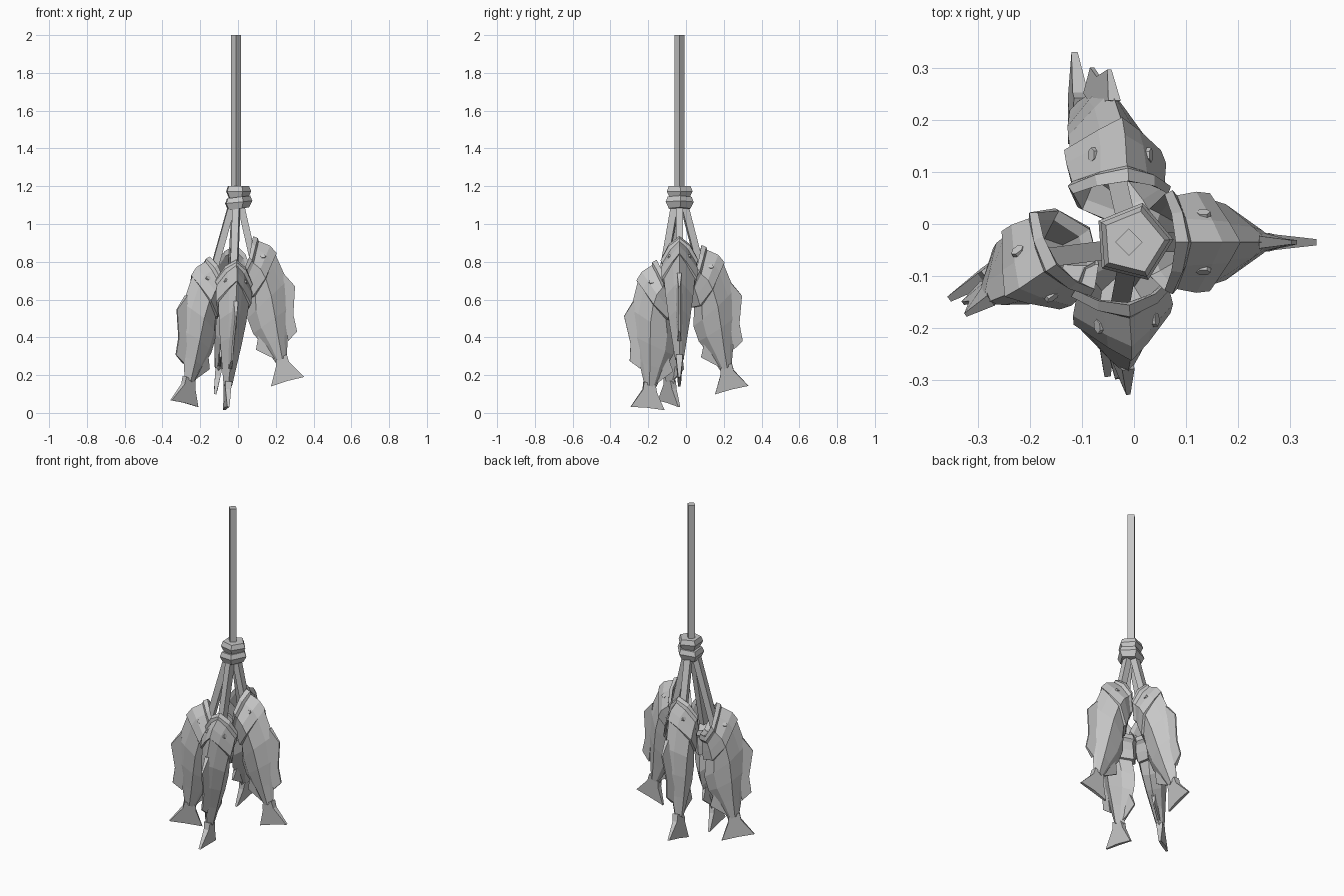
import bpy, bmesh
from math import radians, sin, cos, tau
from mathutils import Vector, Matrix

if "Cube" in bpy.data.objects:
    bpy.data.objects.remove(bpy.data.objects["Cube"], do_unlink=True)

grey = bpy.data.materials.new("plain grey")
grey.use_nodes = True
grey.diffuse_color = (0.57, 0.57, 0.57, 1)
grey.node_tree.nodes["Principled BSDF"].inputs["Base Color"].default_value = grey.diffuse_color

AXIS = Vector((-0.01, -0.035, 0))


def finish(name, bm, matrix):
    bm.transform(matrix)
    bmesh.ops.recalc_face_normals(bm, faces=bm.faces)
    mesh = bpy.data.meshes.new(name)
    bm.to_mesh(mesh)
    bm.free()
    mesh.materials.append(grey)
    bpy.context.collection.objects.link(bpy.data.objects.new(name, mesh))


def loft(bm, rings):
    """Skin closed rings of equal length and cap both ends."""
    loops = [[bm.verts.new(p) for p in ring] for ring in rings]
    for a, b in zip(loops, loops[1:]):
        for i in range(len(a)):
            j = (i + 1) % len(a)
            bm.faces.new((a[i], a[j], b[j], b[i]))
    bm.faces.new(loops[0])
    bm.faces.new(loops[-1])


def circle(r, z, sides, turn=0.0, tilt=0.0):
    angles = [turn + tau * i / sides for i in range(sides)]
    return [Vector((r * cos(a), r * sin(a), z + tilt * cos(a))) for a in angles]


def section(du, dz, bu, bz, half, sag, shoulder):
    """Eight-sided fish section from back ridge to belly, with swept sides."""
    top, low = Vector((du, 0, dz)), Vector((bu, 0, bz))
    sweep = Vector((0.25, 0, -0.97)) * sag

    def side(t, w, s):
        return top.lerp(low, t) + sweep * s + Vector((0, w * half, 0))
    spec = [(0.15, shoulder, 0.35), (0.4, 1, 1), (0.78, 0.7, 1)]
    left = [side(*p) for p in spec]
    right = [side(t, -w, s) for t, w, s in reversed(spec)]
    return [top] + left + [low] + right


# Sections: back u, z, belly u, z, half width, side sweep, shoulder width
BODY = [
    (0.15, 0.82, 0.08, 0.68, 0.045, 0.02, 0.5),      # throat
    (0.09, 0.905, 0.04, 0.74, 0.078, 0.035, 0.62),   # inner lip
    (0.09, 0.935, 0.015, 0.745, 0.092, 0.035, 0.6),  # lip edge
    (0.115, 0.925, 0.015, 0.715, 0.10, 0.035, 0.58), # outer lip
    (0.12, 0.91, 0.03, 0.70, 0.09, 0.035, 0.5),      # head
    (0.18, 0.885, 0.035, 0.65, 0.097, 0.03, 0.43),
    (0.215, 0.845, 0.045, 0.60, 0.094, 0.035, 0.42), # gill edge
    (0.208, 0.84, 0.06, 0.60, 0.082, 0.035, 0.42),   # body
    (0.27, 0.70, 0.06, 0.50, 0.073, 0.0, 0.4),
    (0.285, 0.56, 0.09, 0.42, 0.058, 0.0, 0.4),
    (0.275, 0.42, 0.15, 0.35, 0.04, 0.0, 0.4),
    (0.268, 0.30, 0.21, 0.265, 0.023, 0.0, 0.5),     # tail root
]

# Fin outlines: u, z, half thickness
FINS = {
    "back_fin": [(0.25, 0.74, 0.012), (0.312, 0.67, 0.004), (0.303, 0.52, 0.004),
                 (0.323, 0.43, 0.004), (0.275, 0.38, 0.01), (0.25, 0.55, 0.02)],
    "belly_fin": [(0.12, 0.42, 0.012), (0.105, 0.335, 0.004), (0.175, 0.30, 0.004),
                  (0.22, 0.28, 0.01), (0.22, 0.34, 0.015)],
    "tail_fin": [(0.268, 0.31, 0.018), (0.28, 0.27, 0.015), (0.36, 0.19, 0.006),
                 (0.275, 0.17, 0.01), (0.185, 0.14, 0.006), (0.21, 0.24, 0.015),
                 (0.21, 0.28, 0.018)],
}


def fish(label, yaw, shift, side, drop, tilt, lean):
    pivot = Vector((0.08, 0, 0.85))
    m = (Matrix.Translation(AXIS) @ Matrix.Rotation(radians(yaw), 4, 'Z')
         @ Matrix.Translation(pivot + Vector((shift, side, -drop)))
         @ Matrix.Rotation(tilt, 4, 'Y') @ Matrix.Rotation(lean, 4, 'X')
         @ Matrix.Translation(-pivot))

    # Body with open mouth and raised gill cover
    bm = bmesh.new()
    loft(bm, [section(*s) for s in BODY])
    finish(label + "_fish_body", bm, m)

    # Fins
    for name, outline in FINS.items():
        bm = bmesh.new()
        loft(bm, [[(u, s * t, z) for u, z, t in outline] for s in (-1, 1)])
        finish(label + "_fish_" + name, bm, m)

    # Eyes, longer along the body than across
    for s, eye in ((1, "left"), (-1, "right")):
        bm = bmesh.new()
        loft(bm, [circle(0.017, -0.025, 6), circle(0.014, 0.012, 6)])
        place = (Matrix.Translation((0.143, s * 0.048, 0.825))
                 @ Matrix.Rotation(-s * radians(60), 4, 'X')
                 @ Matrix.Diagonal((1, 0.8, 1, 1)))
        finish(label + "_fish_" + eye + "_eye", bm, m @ place)

    # Cord from the knot into the mouth
    start = AXIS + Matrix.Rotation(radians(yaw), 3, 'Z') @ Vector((0.02, 0, 1.12))
    end = m @ Vector((0.1, 0, 0.77))
    line = end - start
    bm = bmesh.new()
    loft(bm, [circle(0.026, z, 4, tau / 8) for z in (0, line.length)])
    turn = line.to_track_quat('Z', 'Y').to_matrix().to_4x4()
    finish(label + "_cord", bm, Matrix.Translation(start) @ turn)


fish("left", 0, 0.0, 0.0, 0.0, 0.0, 0.0)
fish("right", 216, 0.04, -0.055, 0.105, 0.085, -0.09)
fish("front", 276, 0.015, -0.018, 0.12, 0.18, -0.075)
fish("back", 90, 0.025, 0.012, 0.045, 0.03, 0.14)

# Hanging rope
bm = bmesh.new()
loft(bm, [circle(0.026, 1.15, 4), circle(0.026, 2.0, 4)])
finish("rope", bm, Matrix.Translation(AXIS))

# Knot made of two wraps, the lower one tilted
for name, z, r, tilt in (("upper_wrap", 1.17, 0.072, 0.0), ("lower_wrap", 1.112, 0.078, 0.008)):
    bm = bmesh.new()
    loft(bm, [circle(r - inset, z + dz, 5, 0.07, tilt)
              for dz, inset in ((-0.032, 0.017), (0.003, 0), (0.03, 0.011))])
    finish("knot_" + name, bm, Matrix.Translation((-0.002, -0.035, 0)))
